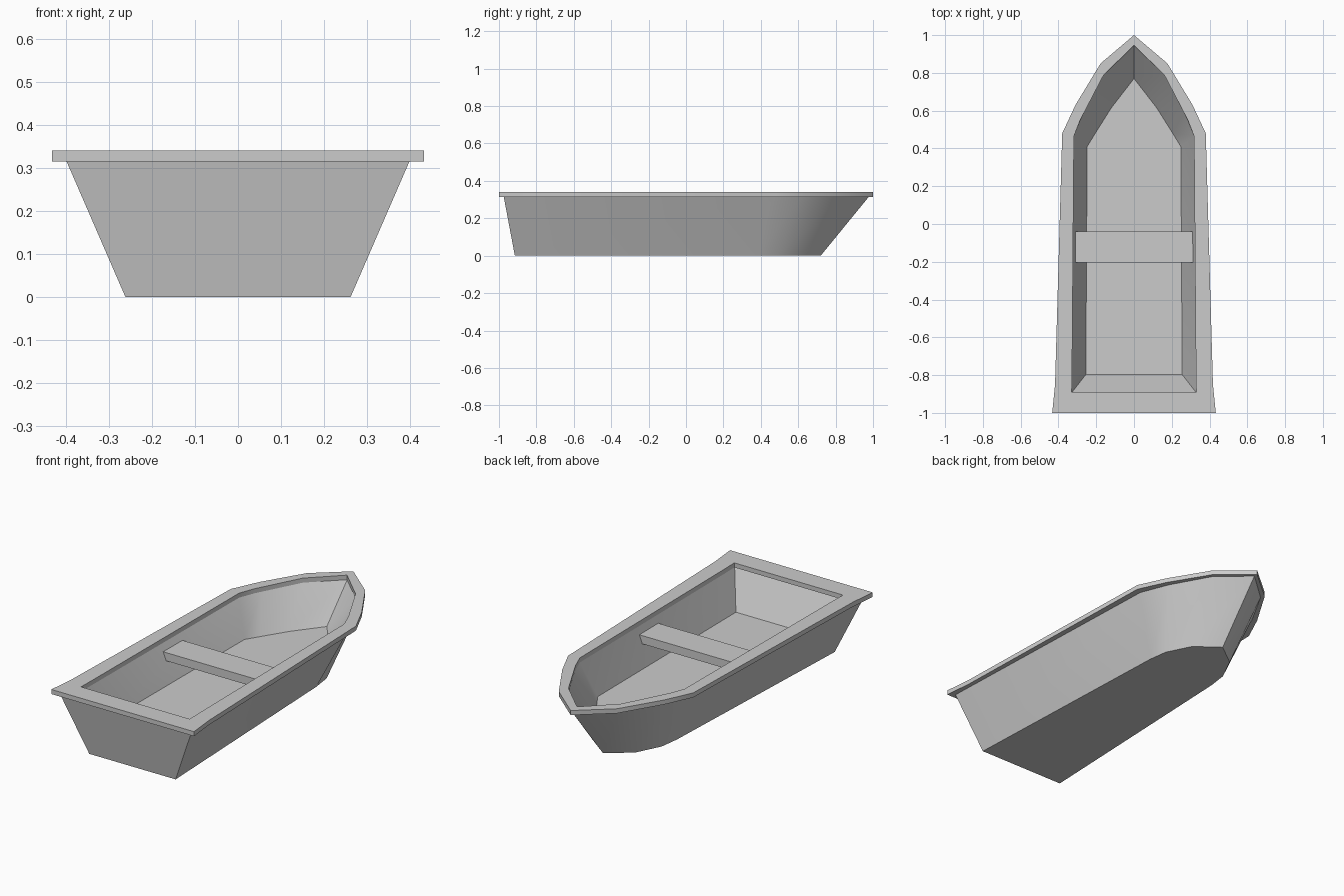
import bpy, bmesh, math

if "Cube" in bpy.data.objects:
    bpy.data.objects.remove(bpy.data.objects["Cube"])


def loft(name, rings, cap=False, close=False):
    """Skin mirrored outlines. Each ring is (z, half outline from stern to bow tip)."""
    bm = bmesh.new()
    loops = []
    for z, half in rings:
        outline = half + [(-x, y) for x, y in reversed(half[:-1])]
        loops.append([bm.verts.new((x, y, z)) for x, y in outline])
    pairs = list(zip(loops, loops[1:]))
    if close:
        pairs.append((loops[-1], loops[0]))
    n = len(loops[0])
    for a, b in pairs:
        for i in range(n):
            j = (i + 1) % n
            bm.faces.new((a[i], a[j], b[j], b[i]))
    if cap:
        bm.faces.new(loops[0])
        bm.faces.new(loops[-1])
    bmesh.ops.recalc_face_normals(bm, faces=bm.faces)
    mesh = bpy.data.meshes.new(name)
    bm.to_mesh(mesh)
    bm.free()
    ob = bpy.data.objects.new(name, mesh)
    bpy.context.collection.objects.link(ob)
    bpy.ops.object.select_all(action='DESELECT')
    ob.select_set(True)
    bpy.context.view_layer.objects.active = ob
    bpy.ops.object.shade_smooth_by_angle(angle=math.radians(30))
    return ob


# Hull: outer bottom, outer top, inner top, inner floor
bottom = [(0.262, -0.915), (0.21, 0.38), (0.195, 0.49), (0.127, 0.625), (0, 0.72)]
outer = [(0.40, -0.975), (0.347, 0.465), (0.285, 0.62), (0.168, 0.83), (0, 0.98)]
inner = [(0.335, -0.90), (0.322, 0.467), (0.27, 0.59), (0.165, 0.795), (0, 0.95)]
floor = [(0.255, -0.797), (0.248, 0.41), (0.205, 0.48), (0.12, 0.615), (0, 0.77)]
loft("hull", [(0, bottom), (0.318, outer), (0.318, inner), (0.125, floor)], cap=True)

# Gunwale: flat overhanging rim
rim_out = [(0.433, -1), (0.418, -0.85), (0.38, 0.48), (0.31, 0.63), (0.177, 0.85), (0, 1)]
rim_in = [(0.33, -0.89), (0.328, -0.80), (0.318, 0.465), (0.285, 0.55), (0.16, 0.79), (0, 0.945)]
loft("gunwale", [(0.315, rim_out), (0.34, rim_out), (0.34, rim_in), (0.315, rim_in)], close=True)

# Seat plank, ends tapered to follow the sides
bpy.ops.mesh.primitive_cube_add(size=1, location=(0, -0.122, 0.253))
seat = bpy.context.object
seat.name = "seat"
for v in seat.data.vertices:
    half_width = 0.315 if v.co.z > 0 else 0.302
    v.co = (math.copysign(half_width, v.co.x), v.co.y * 0.165, v.co.z * 0.045)
